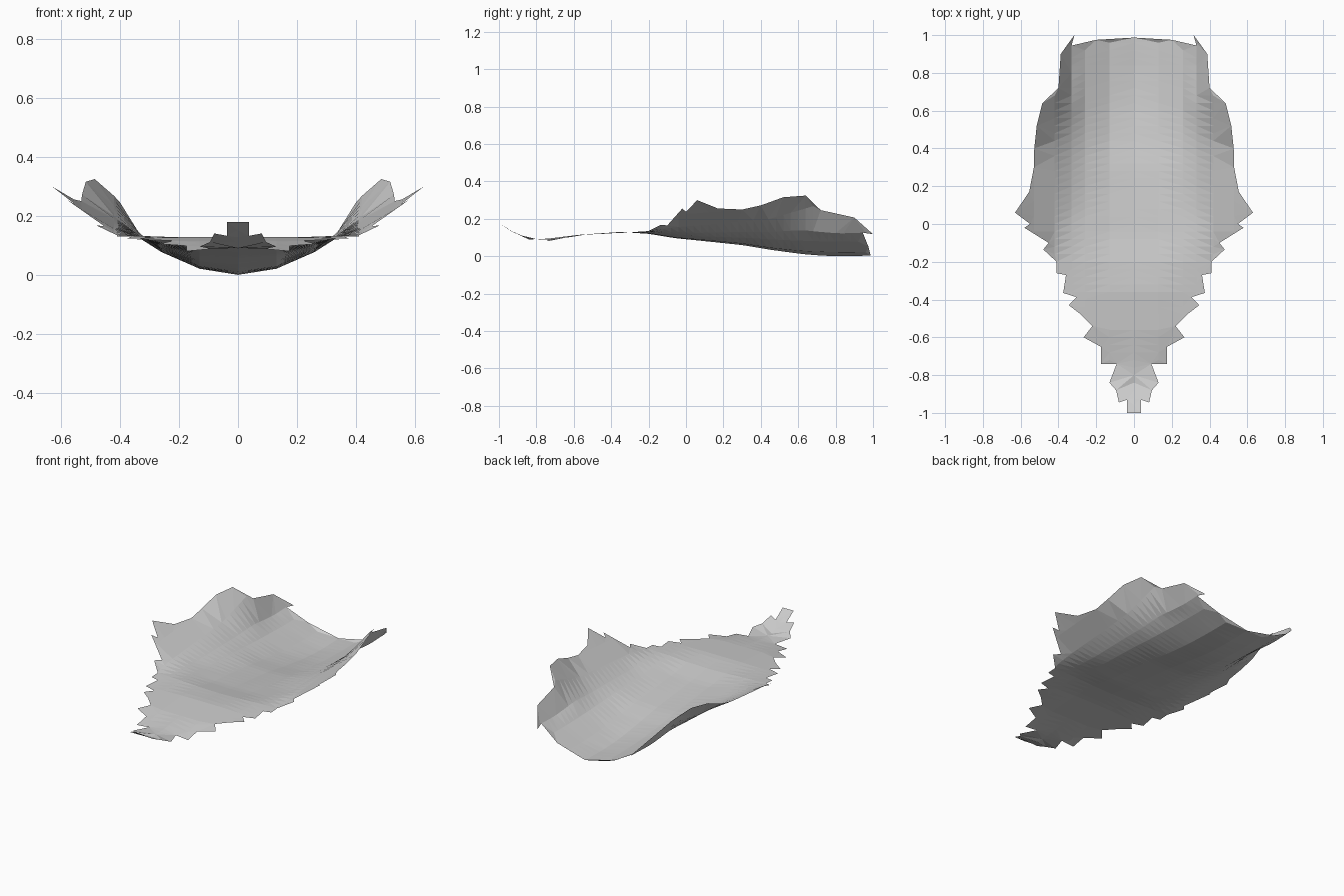
import bpy
from mathutils import Vector
from mathutils.geometry import delaunay_2d_cdt

if "Cube" in bpy.data.objects:
    bpy.data.objects.remove(bpy.data.objects["Cube"])

# Jagged half outline in plan (x, y), from the tail to the wide end
OUTLINE = [(0, -1), (.037, -1), (.037, -.93), (.08, -.945), (.095, -.88), (.13, -.84),
           (.092, -.74), (.175, -.74), (.175, -.65), (.267, -.6), (.22, -.54), (.28, -.48),
           (.345, -.43), (.305, -.387), (.375, -.365), (.36, -.27), (.41, -.26), (.41, -.2),
           (.48, -.135), (.452, -.1), (.58, -.02), (.55, 0), (.63, .06), (.555, .17),
           (.53, .3), (.528, .4), (.515, .52), (.485, .64), (.4, .72), (.388, .9),
           (.316, 1), (.33, .945), (.2, .975), (0, .987)]

# Cross-section heights: y station -> z at each column (last value carries on)
COLUMNS = [0, .13, .26, .33, .42, .53, .63]
SECTIONS = [(-1, [.18]), (-.94, [.137]), (-.84, [.09, .096]), (-.74, [.094, .086, .07]),
            (-.57, [.115, .115, .113]), (-.35, [.13, .13, .127, .125]),
            (-.2, [.12, .123, .13, .132, .135, .16]),
            (-.06, [.097, .1, .117, .13, .155, .22, .28]),
            (.06, [.085, .09, .107, .125, .165, .23, .3]),
            (.3, [.06, .068, .1, .13, .185, .25, .31]),
            (.45, [.035, .045, .09, .13, .2, .285, .37]),
            (.62, [.012, .028, .083, .14, .25, .395]),
            (.72, [.004, .024, .08, .13, .28]),
            (.82, [0, .021, .078, .122, .262]),
            (1, [.004, .022, .078, .128, .24])]


def lerp(xs, vs, x):
    for i in range(len(xs) - 1):
        if x <= xs[i + 1]:
            t = (x - xs[i]) / (xs[i + 1] - xs[i])
            return vs[i] + (vs[i + 1] - vs[i]) * t
    return vs[-1]


def height(x, y):
    across = []
    for _, row in SECTIONS:
        row = row + [row[-1]] * (len(COLUMNS) - len(row))
        across.append(lerp(COLUMNS, row, x))
    return lerp([s[0] for s in SECTIONS], across, y)


def inside(x, y):
    hit = False
    for (ax, ay), (bx, by) in zip(OUTLINE, OUTLINE[1:] + OUTLINE[:1]):
        if (ay > y) != (by > y) and x < ax + (y - ay) / (by - ay) * (bx - ax):
            hit = not hit
    return hit


# Triangulate half of the sheet: spine points, column points, outline
rows = [-.96 + .04 * i for i in range(49)]
spine = [(0, y) for y in reversed(rows)]
border = OUTLINE + spine
grid = [(x, y) for x in COLUMNS[1:6] for y in rows
        if inside(x, y) and inside(x + .012, y) and inside(x, y + .01) and inside(x, y - .01)]
points = [Vector(p) for p in border + grid]
verts, _, faces, *_ = delaunay_2d_cdt(points, [], [list(range(len(border)))], 1, 1e-5)

mesh = bpy.data.meshes.new("curved_sheet")
mesh.from_pydata([(v.x, v.y, height(v.x, v.y)) for v in verts], [], faces)
sheet = bpy.data.objects.new("curved_sheet", mesh)
bpy.context.collection.objects.link(sheet)

# Mirror to the other side
mirror = sheet.modifiers.new("mirror", 'MIRROR')
mirror.use_axis[0] = True
mirror.merge_threshold = .0005
